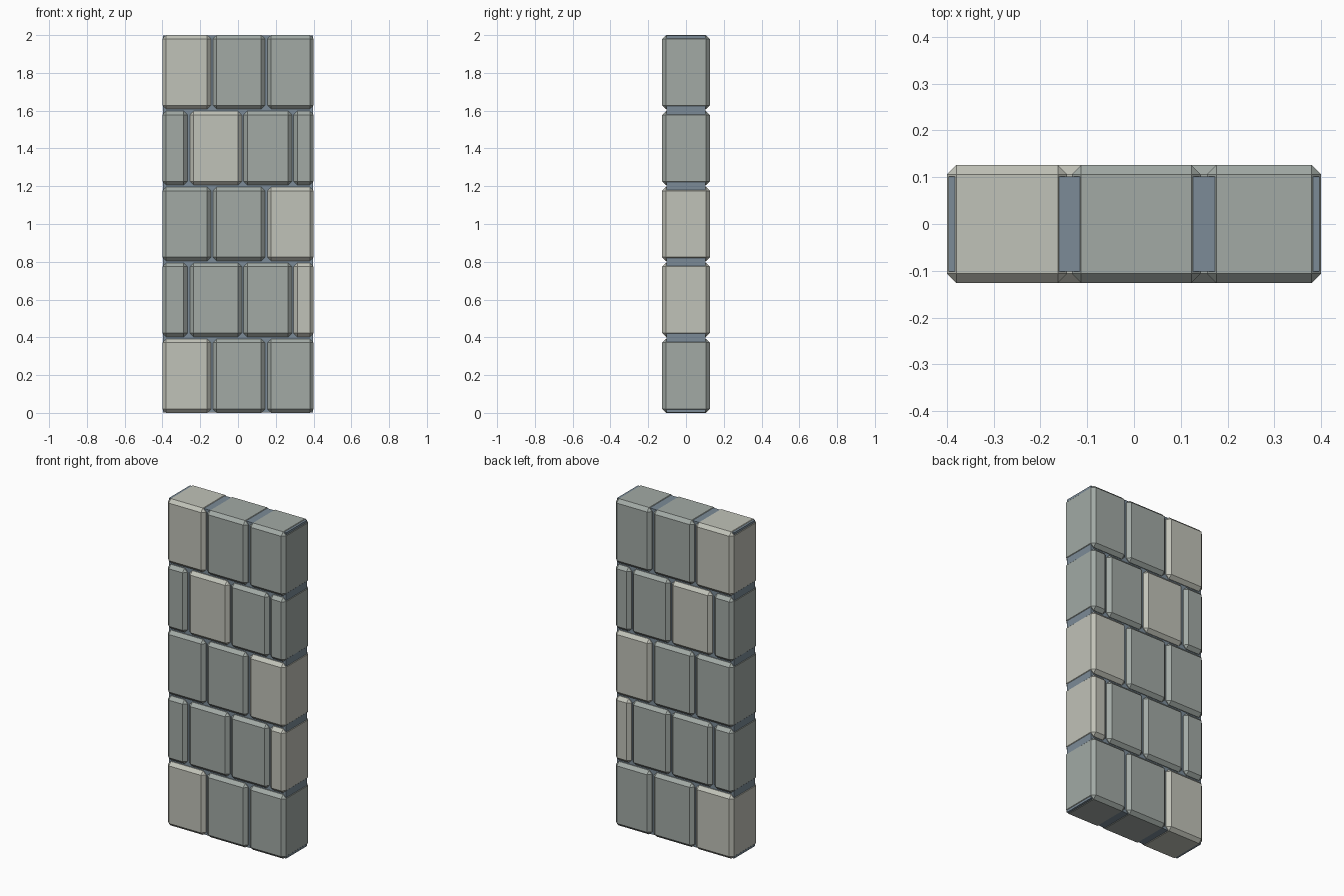
import bpy

if "Cube" in bpy.data.objects:
    bpy.data.objects.remove(bpy.data.objects["Cube"])

HALF_DEPTH = 0.126
BEVEL = 0.02
BLOCK_H, PITCH = 0.392, 0.402


def material(name, rgb):
    m = bpy.data.materials.new(name)
    m.diffuse_color = (*rgb, 1.0)
    m.use_nodes = True
    m.node_tree.nodes["Principled BSDF"].inputs["Base Color"].default_value = m.diffuse_color
    return m


grey_stone = material("grey_stone", (0.36, 0.40, 0.375))
pale_stone = material("pale_stone", (0.53, 0.54, 0.48))
mortar_mat = material("mortar", (0.20, 0.26, 0.31))


def box(name, lo, hi, mat, bevel=0.0):
    centre = [(a + b) / 2 for a, b in zip(lo, hi)]
    bpy.ops.mesh.primitive_cube_add(size=1, location=centre)
    ob = bpy.context.object
    ob.name = name
    ob.scale = [b - a for a, b in zip(lo, hi)]
    bpy.ops.object.transform_apply(location=False, rotation=False, scale=True)
    ob.data.materials.append(mat)
    if bevel:
        mod = ob.modifiers.new("chamfer", 'BEVEL')
        mod.width = bevel
        mod.segments = 1
    return ob


# Mortar core, just inside the block faces
box("mortar_core", (-0.397, -0.102, 0.003), (0.397, 0.102, 1.997), mortar_mat)

# Block spans along x for the two alternating courses
even_course = [(-0.4, -0.143), (-0.133, 0.143), (0.156, 0.4)]
odd_course = [(-0.4, -0.268), (-0.255, 0.02), (0.03, 0.286), (0.294, 0.4)]
pale_index = [0, 3, 2, 1, 0]    # the one pale block in each course

# Chamfered stone blocks, course by course
for row, pale in enumerate(pale_index):
    z = row * PITCH
    for i, (x0, x1) in enumerate(odd_course if row % 2 else even_course):
        box(f"stone_block_{row + 1}_{i + 1}",
            (x0, -HALF_DEPTH, z), (x1, HALF_DEPTH, z + BLOCK_H),
            pale_stone if i == pale else grey_stone, BEVEL)
